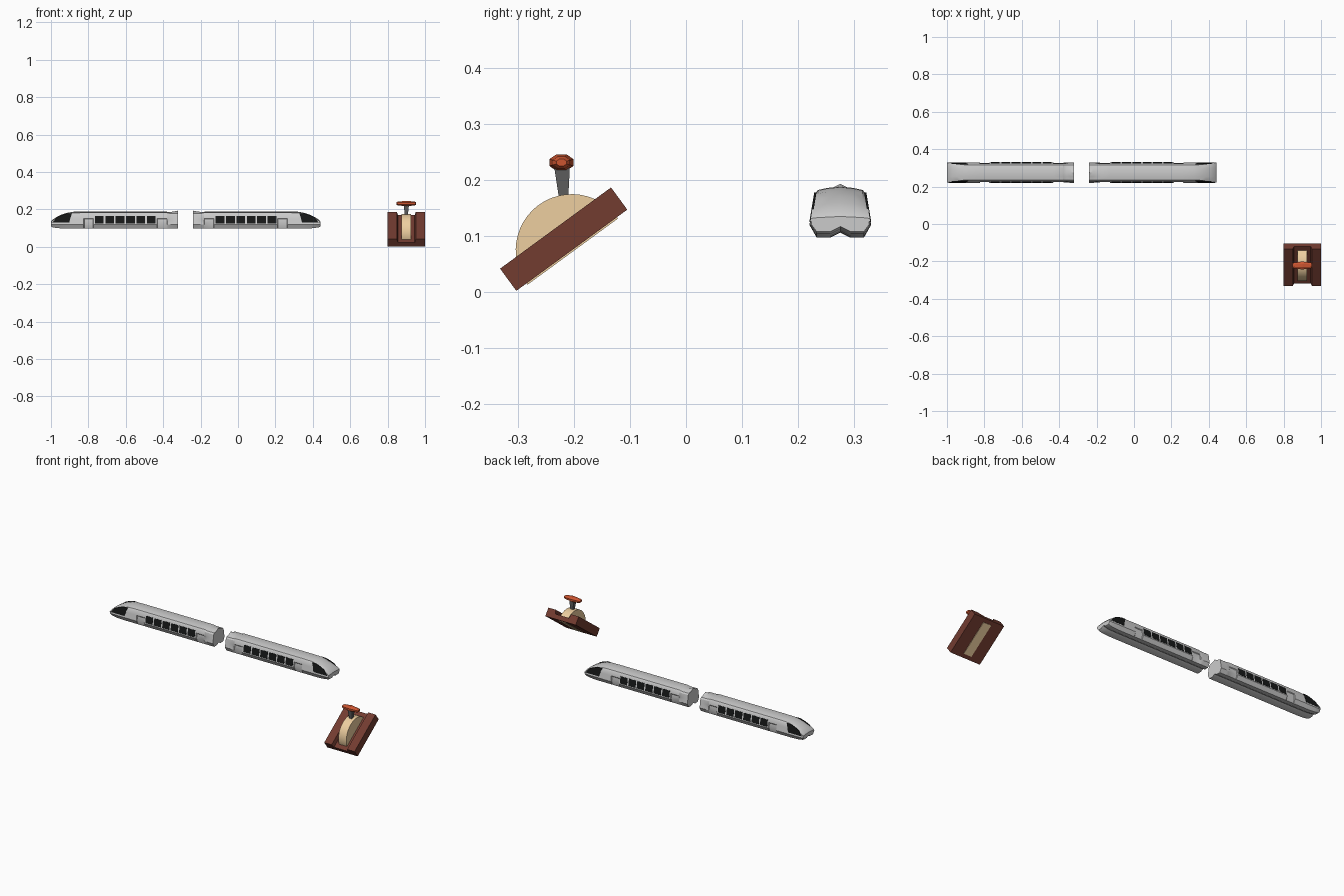
import bpy, bmesh
from math import radians, sin, cos, pi
from mathutils import Vector

if "Cube" in bpy.data.objects:
    bpy.data.objects.remove(bpy.data.objects["Cube"])

TILT = radians(36.2)
YC = 0.275          # train centre line


def material(name, rgb):
    m = bpy.data.materials.new(name)
    m.diffuse_color = (*rgb, 1)
    m.use_nodes = True
    m.node_tree.nodes["Principled BSDF"].inputs["Base Color"].default_value = m.diffuse_color
    return m


BLACK = material("window_black", (0.008, 0.009, 0.009))
BROWN = material("red_brown", (0.17, 0.045, 0.03))
CREAM = material("cream", (0.85, 0.62, 0.35))
ORANGE = material("orange_red", (0.6, 0.09, 0.03))
STEEL = material("dark_grey", (0.12, 0.12, 0.12))


def finish(bm, name, mat=None, smooth=None):
    bmesh.ops.recalc_face_normals(bm, faces=bm.faces)
    me = bpy.data.meshes.new(name)
    bm.to_mesh(me)
    bm.free()
    ob = bpy.data.objects.new(name, me)
    bpy.context.collection.objects.link(ob)
    if mat:
        me.materials.append(mat)
    if smooth:
        bpy.ops.object.select_all(action='DESELECT')
        ob.select_set(True)
        bpy.context.view_layer.objects.active = ob
        bpy.ops.object.shade_smooth_by_angle(angle=radians(smooth))
    return ob


def loft(bm, rings):
    rows = [[bm.verts.new(p) for p in r] for r in rings]
    for a, b in zip(rows, rows[1:]):
        for i in range(len(a)):
            j = (i + 1) % len(a)
            bm.faces.new((a[i], a[j], b[j], b[i]))
    bm.faces.new(rows[0])
    bm.faces.new(rows[-1])


# Train body: half width of the sloping side at height z
def side(z):
    return 0.055 - (z - 0.12) / 6


def section(h, apex, bulge, low):
    k = (h - 0.12) / 0.067
    up = lambda z: 0.12 + (z - 0.12) * k
    half = [(0.018, low), (0.042, low), (bulge, 0.12),
            (side(up(0.148)) - (0.055 - bulge) * 0.7, up(0.148)),
            (side(up(0.152)), up(0.152)), (side(up(0.174)), up(0.174)),
            (0.040, up(0.182)), (0.022, up(0.186))]
    return ([(0, low + 0.009)] + half + [(0, apex)]
            + [(-y, z) for y, z in reversed(half)])


# distance from nose, roof height, roof peak, bulge width, underside height
STATIONS = [(0, .134, .135, .051, .108), (.008, .144, .145, .054, .104),
            (.03, .158, .159, .055, .100), (.055, .170, .171, .055, .098),
            (.085, .180, .181, .055, .097), (.12, .186, .187, .055, .097),
            (.175, .187, .187, .055, .097), (.178, .187, .187, .050, .097),
            (.225, .187, .187, .050, .097), (.228, .187, .187, .055, .097),
            (.567, .187, .187, .055, .097), (.570, .187, .187, .050, .097),
            (.620, .187, .187, .050, .097), (.623, .185, .186, .053, .097),
            (.640, .183, .186, .053, .097), (.660, .183, .189, .055, .097),
            (.680, .183, .193, .055, .097)]


def panel(bm, outline, to_x):
    # thin dark pane hugging both sides of the body
    for s in (-1, 1):
        loft(bm, [[(to_x(t), YC + s * (side(z) + d), z) for t, z in outline]
                  for d in (-0.003, 0.001)])


def train_car(prefix, to_x):
    bm = bmesh.new()
    loft(bm, [[(to_x(t), YC + y, z) for y, z in section(h, a, b, l)]
              for t, h, a, b, l in STATIONS])
    finish(bm, prefix + "_body", smooth=28)
    bm = bmesh.new()
    for i in range(6):
        t = 0.235 + i * 0.0555
        panel(bm, [(t, .125), (t + .047, .125), (t + .047, .165), (t, .165)], to_x)
    finish(bm, prefix + "_windows", BLACK)
    bm = bmesh.new()
    panel(bm, [(.008, .129), (.098, .129), (.104, .155), (.112, .178),
               (.085, .178), (.055, .168), (.03, .156)], to_x)
    finish(bm, prefix + "_cab_windows", BLACK)


train_car("left_car", lambda t: -1 + t)
train_car("right_car", lambda t: 0.44 - t)


# Lever base: channel-shaped block, tilted
def tilt(ob):
    ob.location = Vector((0.9, -0.218, 0.0945))
    ob.rotation_euler.x = TILT


U = [(-.1, -.0245), (.1, -.0245), (.1, .0245), (.051, .0245), (.045, .002),
     (-.045, .002), (-.051, .0245), (-.1, .0245)]
bm = bmesh.new()
loft(bm, [[(x, v, w) for x, w in U] for v in (-0.1225, 0.1225)])
tilt(finish(bm, "lever_base", BROWN))

# Half disc set into the base
arc = [(0.1 * cos(pi * i / 24), -0.0245 + 0.1 * sin(pi * i / 24)) for i in range(25)]
arc += [(-0.1, -0.0275), (0.1, -0.0275)]
bm = bmesh.new()
loft(bm, [[(x, v, w) for v, w in arc] for x in (-0.026, 0.026)])
tilt(finish(bm, "lever_disc", CREAM, smooth=30))

# Stem, wider at the top
bm = bmesh.new()
loft(bm, [[(0.9 + a * r, y + b * r, z) for a, b in ((-1, -1), (1, -1), (1, 1), (-1, 1))]
          for y, z, r in ((-.218, .165, .008), (-.221, .224, .014))])
finish(bm, "lever_stem", STEEL)

# Handle: eight-sided spindle along x
bm = bmesh.new()
loft(bm, [[(0.9 + x, -0.222 + 0.022 * r * cos(pi * (i + .5) / 4),
            0.231 + 0.015 * r * sin(pi * (i + .5) / 4)) for i in range(8)]
          for x, r in ((-.053, .45), (-.045, .75), (-.02, .9), (0, 1.06),
                       (.02, .9), (.045, .75), (.053, .45))])
finish(bm, "lever_handle", ORANGE)
